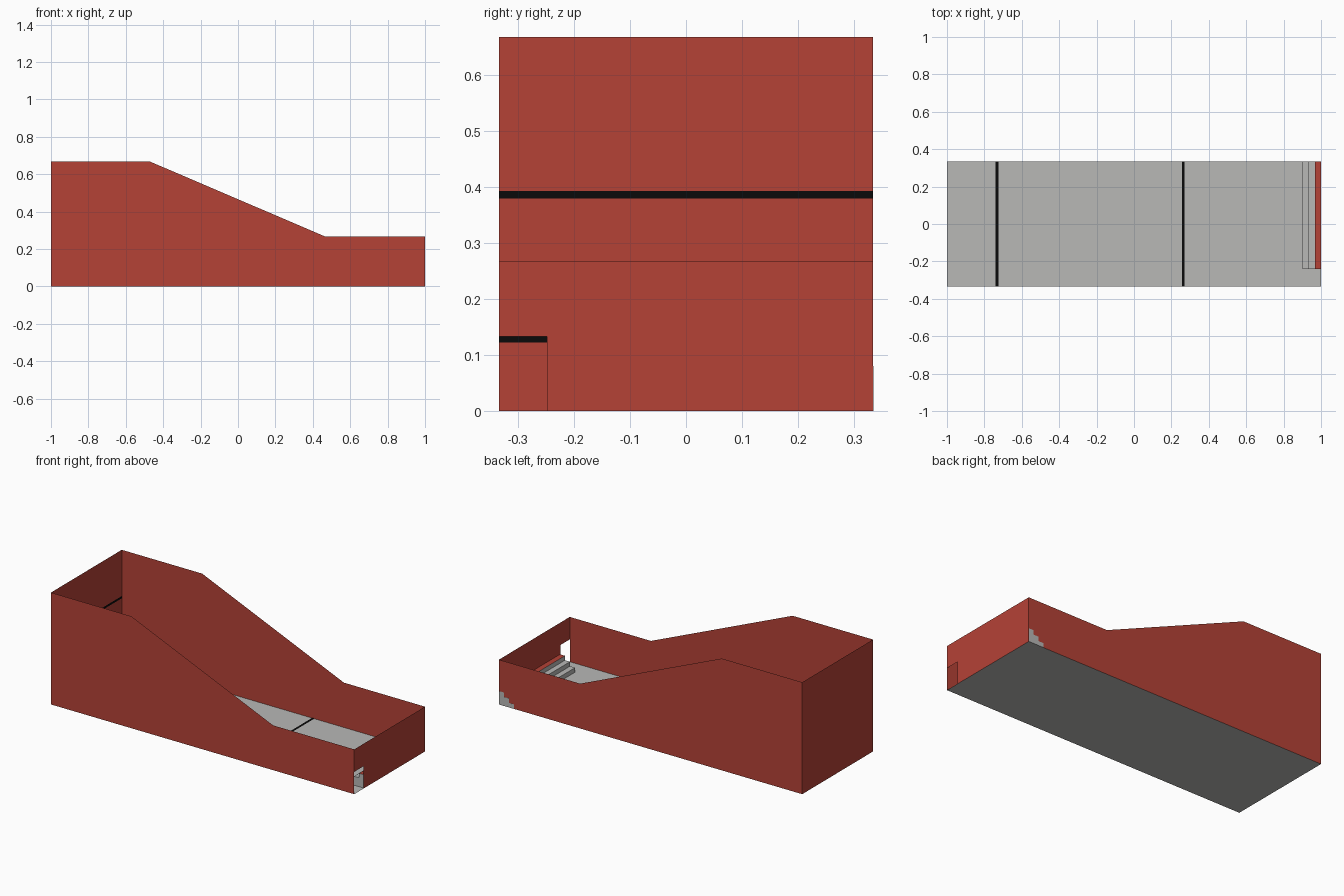
import bpy

if "Cube" in bpy.data.objects:
    bpy.data.objects.remove(bpy.data.objects["Cube"])


def material(name, rgb):
    m = bpy.data.materials.new(name)
    m.diffuse_color = (*rgb, 1.0)
    m.use_nodes = True
    m.node_tree.nodes["Principled BSDF"].inputs["Base Color"].default_value = m.diffuse_color
    return m


RED = material("wall red", (0.46, 0.054, 0.037))
GREY = material("floor grey", (0.48, 0.48, 0.47))
BLACK = material("line black", (0.003, 0.003, 0.003))


def mesh_object(name, verts, faces, *mats):
    me = bpy.data.meshes.new(name)
    me.from_pydata(verts, [], faces)
    for m in mats:
        me.materials.append(m)
    me.update()
    ob = bpy.data.objects.new(name, me)
    bpy.context.collection.objects.link(ob)
    return ob


def sheet(name, verts, mat):
    return mesh_object(name, verts, [tuple(range(len(verts)))], mat)


W = 1 / 3           # half width of the court
HIGH, LOW = 0.667, 0.267

# Floor
sheet("floor", [(-1, -W, 0), (1, -W, 0), (1, W, 0), (-1, W, 0)], GREY)

# Side walls with the sloping top edge
outline = [(-1, 0), (1, 0), (1, LOW), (0.465, LOW), (-0.47, HIGH), (-1, HIGH)]
sheet("front_side_wall", [(x, -W, z) for x, z in outline], RED)
sheet("back_side_wall", [(x, W, z) for x, z in reversed(outline)], RED)

# Tall end wall
sheet("tall_end_wall", [(-1, W, 0), (-1, -W, 0), (-1, -W, HIGH), (-1, W, HIGH)], RED)

# Low end wall with a doorway in the front corner
door_y, door_z = -0.248, 0.133
low = [(door_y, 0), (W, 0), (W, LOW), (-W, LOW), (-W, door_z), (door_y, door_z)]
sheet("low_end_wall", [(1, y, z) for y, z in low], RED)

# Lines across the floor
for i, x in enumerate((-0.733, 0.263)):
    a, b, z = x - 0.0075, x + 0.0075, 0.001
    sheet(f"floor_line_{i + 1}", [(a, -W, z), (b, -W, z), (b, W, z), (a, W, z)], BLACK)

# Lines across the inside of the tall end wall
for i, (a, b) in enumerate(((0.122, 0.134), (0.379, 0.392))):
    x = -0.999
    sheet(f"wall_line_{i + 1}", [(x, -W, a), (x, W, a), (x, W, b), (x, -W, b)], BLACK)

# Steps along the low end, showing through the back wall; top tread is red
profile = [(0.9, 0)]
for i in range(3):
    z = 0.08 * (i + 1) / 3
    profile += [(0.9 + i / 30, z), (min(0.9 + (i + 1) / 30, 0.999), z)]
profile.append((0.999, 0))
n = len(profile)
verts = [(x, y, z) for y in (-0.24, W + 0.0006) for x, z in profile]
faces = [(i, i + n, (i + 1) % n + n, (i + 1) % n) for i in range(n)]
faces += [tuple(range(n)), tuple(reversed(range(n, 2 * n)))]
steps = mesh_object("steps", verts, faces, GREY, RED)
for p in steps.data.polygons:
    if p.center.z > 0.079:
        p.material_index = 1
